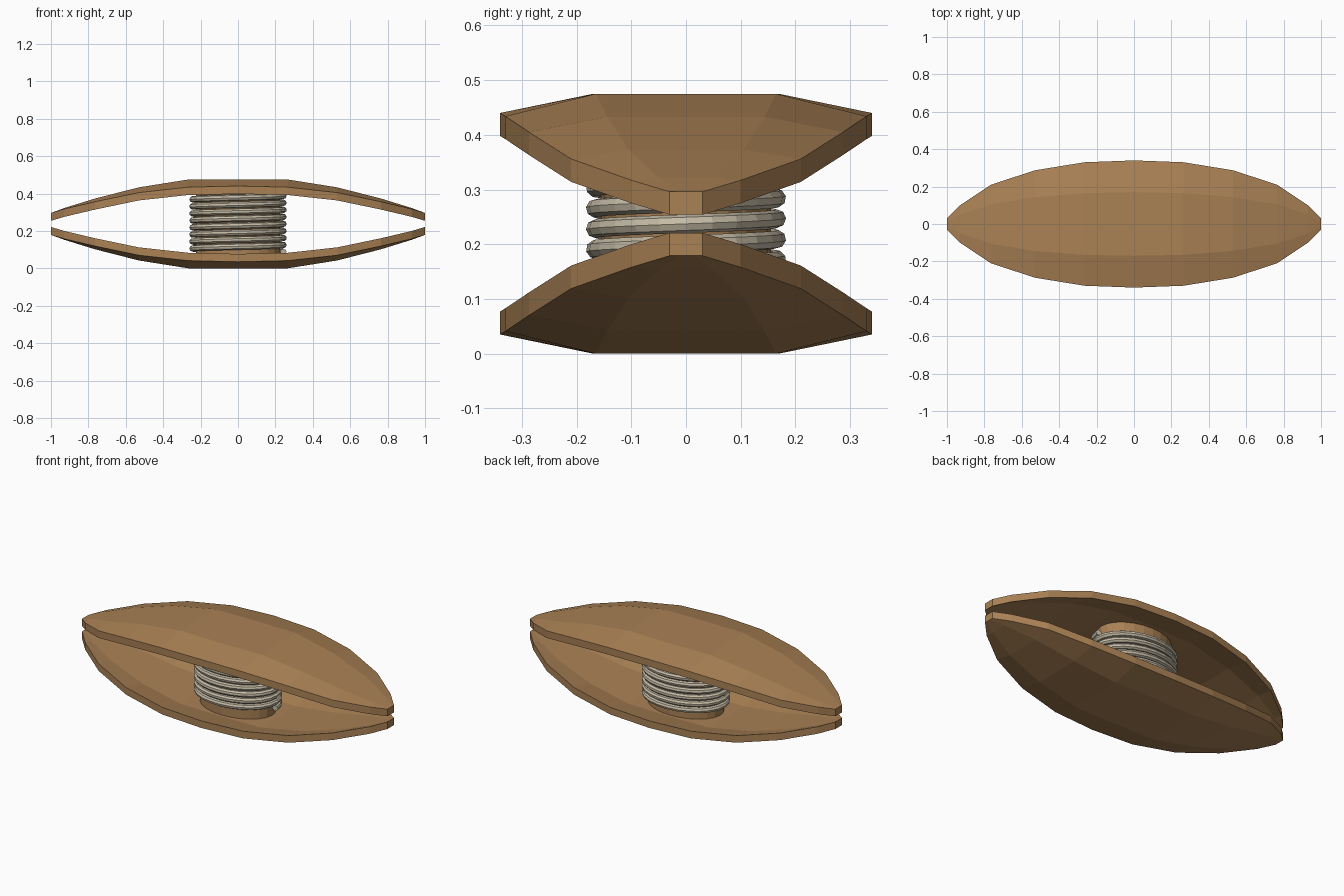
import bpy, bmesh
from math import sin, cos, pi

if "Cube" in bpy.data.objects:
    bpy.data.objects.remove(bpy.data.objects["Cube"])

H = 0.475      # overall height
T = 0.042      # blade thickness


def material(name, color):
    m = bpy.data.materials.new(name)
    m.diffuse_color = color
    m.use_nodes = True
    m.node_tree.nodes["Principled BSDF"].inputs["Base Color"].default_value = m.diffuse_color
    return m


wood = material("wood", (0.40, 0.22, 0.09, 1))
thread = material("thread", (0.56, 0.50, 0.38, 1))

# Half profile of a blade: x, half width, spine height, rim height
half = [(0, 0.34, 0.475, 0.44), (0.265, 0.33, 0.475, 0.434),
        (0.53, 0.287, 0.433, 0.405), (0.765, 0.21, 0.373, 0.356),
        (0.93, 0.10, 0.322, 0.317), (1.0, 0.03, 0.296, 0.296)]
stations = [(-x, w, s, r) for x, w, s, r in reversed(half[1:])] + half


def blade(name, flip):
    bm = bmesh.new()
    fracs = (-1, -0.5, 0, 0.5, 1)
    layers = []
    for drop in (0, T):
        rows = []
        for x, w, spine, rim in stations:
            row = []
            for f in fracs:
                z = (rim if abs(f) == 1 else spine) - drop
                row.append(bm.verts.new((x, f * w, H - z if flip else z)))
            rows.append(row)
        layers.append(rows)
        for a, b in zip(rows, rows[1:]):
            for j in range(4):
                bm.faces.new((a[j], b[j], b[j + 1], a[j + 1]))
    # rim walls joining outer and inner skins
    def loop(rows):
        return ([r[0] for r in rows] + rows[-1][1:]
                + [r[-1] for r in reversed(rows[:-1])] + rows[0][3:0:-1])
    o, i = loop(layers[0]), loop(layers[1])
    for k in range(len(o)):
        n = (k + 1) % len(o)
        bm.faces.new((o[k], o[n], i[n], i[k]))
    bmesh.ops.recalc_face_normals(bm, faces=bm.faces)
    me = bpy.data.meshes.new(name)
    bm.to_mesh(me)
    bm.free()
    me.materials.append(wood)
    bpy.context.collection.objects.link(bpy.data.objects.new(name, me))


blade("upper_blade", False)
blade("lower_blade", True)

# Oval core between the blades
bpy.ops.mesh.primitive_cylinder_add(vertices=24, radius=1, depth=0.40,
                                    location=(0, 0, H / 2))
core = bpy.context.object
core.name = "core_post"
core.scale = (0.225, 0.155, 1)
core.data.materials.append(wood)

# Wound thread: oval helix with round section
turns, seg, pitch = 8, 24, 0.0375
cu = bpy.data.curves.new("wound_thread", 'CURVE')
cu.dimensions = '3D'
cu.bevel_depth = 0.017
cu.bevel_resolution = 2
cu.use_fill_caps = True
sp = cu.splines.new('POLY')
sp.points.add(turns * seg)
for k, p in enumerate(sp.points):
    a = 2 * pi * k / seg
    p.co = (0.243 * cos(a), 0.166 * sin(a), H / 2 + pitch * (k / seg - turns / 2), 1)
cu.materials.append(thread)
coil = bpy.data.objects.new("wound_thread", cu)
bpy.context.collection.objects.link(coil)
bpy.ops.object.select_all(action='DESELECT')
coil.select_set(True)
bpy.context.view_layer.objects.active = coil
bpy.ops.object.convert(target='MESH')
for poly in bpy.context.object.data.polygons:
    poly.use_smooth = False
